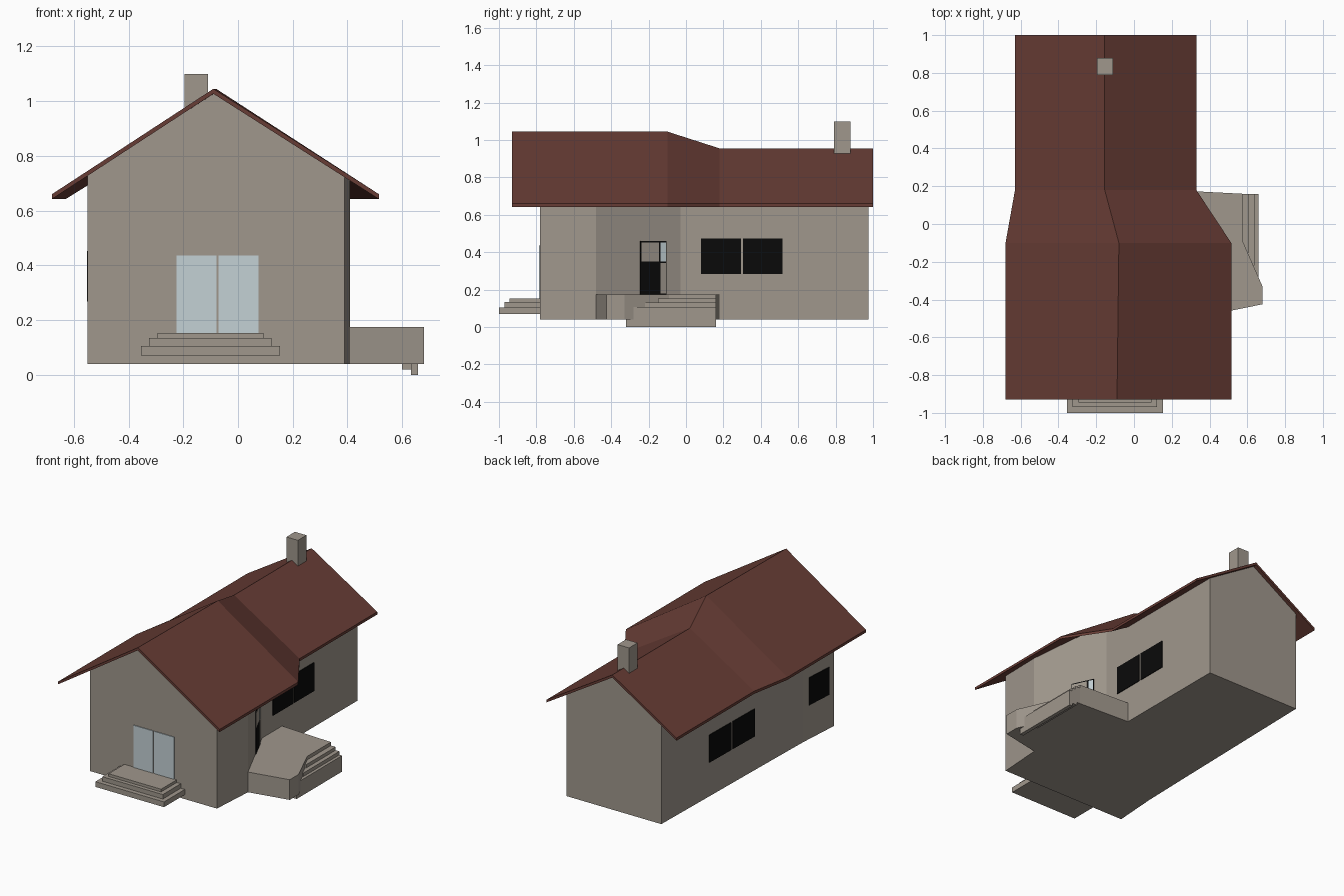
import bpy, bmesh
from mathutils import Vector

if "Cube" in bpy.data.objects:
    bpy.data.objects.remove(bpy.data.objects["Cube"])


def material(name, col):
    m = bpy.data.materials.new(name)
    m.diffuse_color = (*col, 1)
    m.use_nodes = True
    m.node_tree.nodes["Principled BSDF"].inputs["Base Color"].default_value = m.diffuse_color
    return m


PLASTER = material("warm_grey_plaster", (0.35, 0.31, 0.265))
ROOF = material("red_brown_roof", (0.135, 0.045, 0.035))
GLASS = material("pale_blue_glass", (0.55, 0.635, 0.665))
BLACK = material("black_panes", (0.003, 0.003, 0.003))


def loft(name, rings, mat):
    """Skin closed rings of equal length and cap both ends."""
    bm = bmesh.new()
    vs = [[bm.verts.new(p) for p in r] for r in rings]
    n = len(vs[0])
    for a, b in zip(vs, vs[1:]):
        for i in range(n):
            j = (i + 1) % n
            bm.faces.new((a[i], a[j], b[j], b[i]))
    bm.faces.new(vs[0][::-1])
    bm.faces.new(vs[-1])
    bmesh.ops.recalc_face_normals(bm, faces=bm.faces)
    me = bpy.data.meshes.new(name)
    bm.to_mesh(me)
    bm.free()
    me.materials.append(mat)
    ob = bpy.data.objects.new(name, me)
    bpy.context.collection.objects.link(ob)
    return ob


def prism(name, outline, z0, z1, mat):
    return loft(name, [[(x, y, z) for x, y in outline] for z in (z0, z1)], mat)


def box(name, x0, x1, y0, y1, z0, z1, mat):
    return prism(name, [(x0, y0), (x1, y0), (x1, y1), (x0, y1)], z0, z1, mat)


def plate(name, a, b, z0, z1, mat, t=0.005):
    """Thin plate on a wall; a to b runs left to right seen from outside."""
    a, b = Vector(a), Vector(b)
    d = (b - a).normalized()
    out = Vector((d.y, -d.x))
    return prism(name, [a - out * 0.003, b - out * 0.003, b + out * t, a + out * t], z0, z1, mat)


def lerp_table(table, y):
    for a, b in zip(table, table[1:]):
        if y <= b[0]:
            t = (y - a[0]) / (b[0] - a[0])
            return [p + (q - p) * t for p, q in zip(a[1:], b[1:])]


# Roof: bent gable, columns are y, left eave x, right eave x, ridge x, ridge z
EAVE, THICK = 0.66, 0.018
roof = [(-0.93, -0.68, 0.515, -0.09, 1.045), (-0.10, -0.68, 0.515, -0.08, 1.045),
        (0.18, -0.63, 0.33, -0.155, 0.955), (1.0, -0.63, 0.33, -0.155, 0.955)]
loft("roof", [[(l, y, EAVE), (m, y, h), (r, y, EAVE),
               (r, y, EAVE - THICK), (m, y, h - THICK), (l, y, EAVE - THICK)]
              for y, l, r, m, h in roof], ROOF)

# Walls: footprint columns are y, left x, right x; tops follow the roof underside
foot = [(-0.78, -0.55, 0.39), (-0.48, -0.53, 0.41), (-0.03, -0.52, 0.20), (0.975, -0.50, 0.20)]


def wall_ring(y):
    xl, xr = lerp_table(foot, y)
    l, r, m, h = lerp_table(roof, y)
    drop = THICK * (0.9 if y < -0.11 or y > 0.17 else 1.2)
    zl = EAVE + (h - EAVE) * (xl - l) / (m - l) - drop
    zr = EAVE + (h - EAVE) * (r - xr) / (r - m) - drop
    return [(xl, y, 0.04), (xr, y, 0.04), (xr, y, zr), (m, y, h - drop), (xl, y, zl)]


loft("walls", [wall_ring(y) for y in (-0.78, -0.48, -0.10, -0.03, 0.18, 0.975)], PLASTER)

# Chimney
box("chimney", -0.195, -0.11, 0.79, 0.88, 0.85, 1.10, PLASTER)

# Front glass doors and steps
for i, (a, b) in enumerate([(-0.225, -0.079), (-0.071, 0.075)]):
    plate(f"front_glass_door_{i}", (a, -0.78), (b, -0.78), 0.15, 0.435, GLASS)
for i, (grow, y0, z0, z1) in enumerate([(0.06, -1.0, 0.07, 0.105), (0.03, -0.97, 0.105, 0.135),
                                        (0.0, -0.945, 0.135, 0.153)]):
    box(f"front_step_{i}", -0.295 - grow, 0.093 + grow, y0, -0.775, z0, z1, PLASTER)

# Side porch and its steps
prism("porch", [(0.19, 0.18), (0.19, -0.02), (0.40, -0.48), (0.41, -0.48), (0.68, -0.425),
                (0.68, -0.33), (0.575, -0.09), (0.575, 0.16)], 0.04, 0.175, PLASTER)
for i, (x0, x1, y0, z0, z1) in enumerate([(0.57, 0.61, -0.15, 0.04, 0.152),
                                          (0.60, 0.638, -0.22, 0.02, 0.13),
                                          (0.633, 0.658, -0.32, 0.0, 0.107)]):
    box(f"porch_step_{i}", x0, x1, y0, 0.16, z0, z1, PLASTER)

# Right windows
for i, (a, b) in enumerate([(0.08, 0.293), (0.306, 0.515)]):
    plate(f"right_window_{i}", (0.20, a), (0.20, b), 0.283, 0.473, BLACK)


# Left windows, following the slightly slanted wall
def left(y):
    return (lerp_table(foot, y)[0], y)


for i, (a, b) in enumerate([(0.02, 0.245), (0.26, 0.485), (-0.73, -0.535)]):
    plate(f"left_window_{i}", left(b), left(a), 0.268, 0.452, BLACK)


# Entrance door on the angled wall
def right(y):
    return (lerp_table(foot, y)[1], y)


plate("door", right(-0.245), right(-0.107), 0.175, 0.46, BLACK, 0.004)
plate("door_upper_panel", right(-0.24), right(-0.147), 0.35, 0.452, PLASTER, 0.006)
plate("door_side_panel", right(-0.138), right(-0.11), 0.18, 0.342, PLASTER, 0.006)
plate("door_side_glass", right(-0.138), right(-0.11), 0.35, 0.452, GLASS, 0.006)
